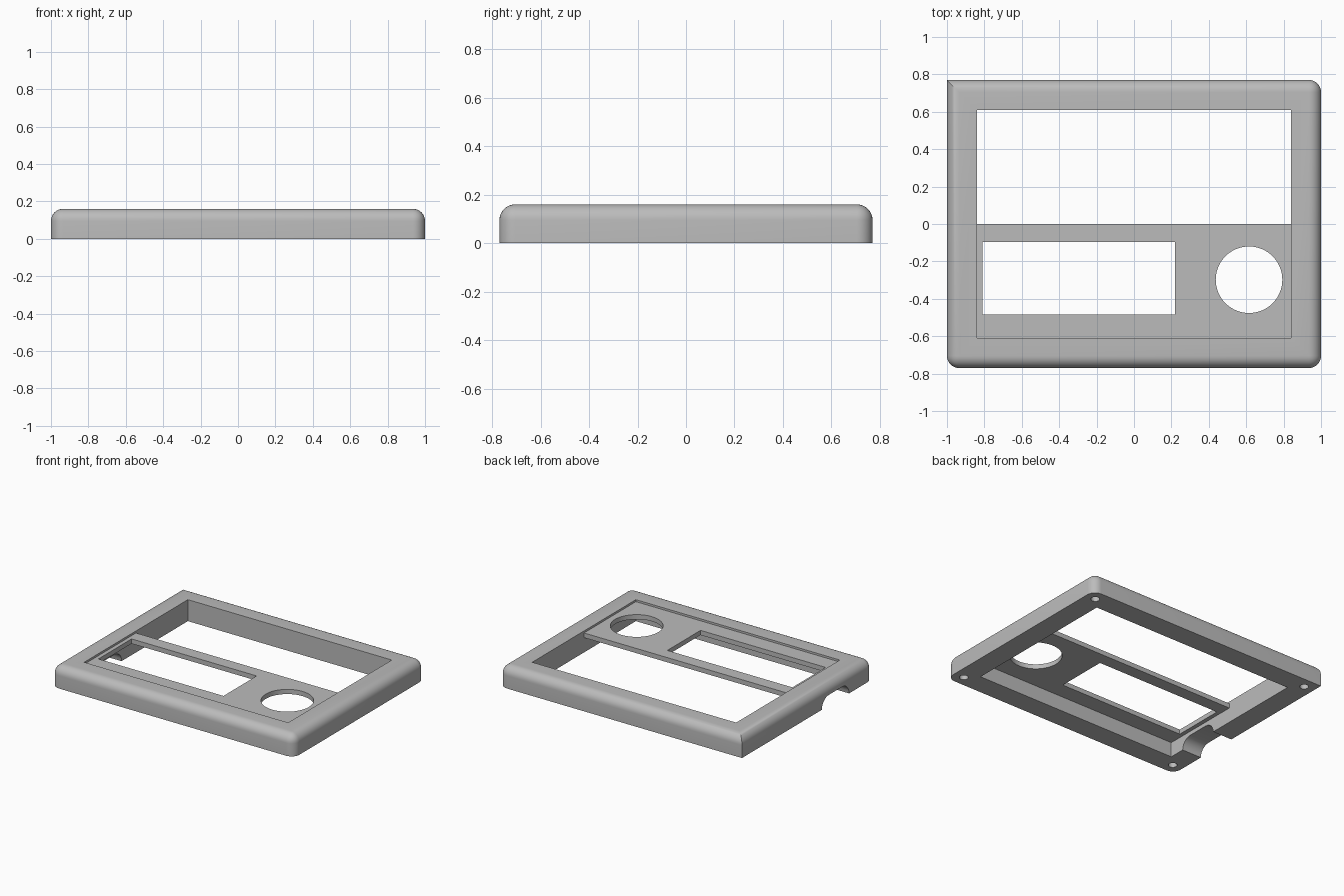
import bpy, bmesh, math
from mathutils import Matrix

cube = bpy.data.objects.get("Cube")
if cube:
    bpy.data.objects.remove(cube, do_unlink=True)

HX, HY, TOP = 1.0, 0.77, 0.16       # half width, half depth, height
OX, OY = 0.84, 0.61                 # half size of the frame opening
PANEL_Z = (0.11, 0.145)             # underside and face of the panel

grey = bpy.data.materials.new("plain grey plastic")
grey.use_nodes = True
colour = (0.5, 0.5, 0.5, 1)
grey.diffuse_color = colour
grey.node_tree.nodes["Principled BSDF"].inputs["Base Color"].default_value = colour


def add_object(name, bm):
    mesh = bpy.data.meshes.new(name)
    bm.to_mesh(mesh)
    bm.free()
    obj = bpy.data.objects.new(name, mesh)
    bpy.context.collection.objects.link(obj)
    mesh.materials.append(grey)
    return obj


def box(x0, x1, y0, y1, z0, z1):
    bm = bmesh.new()
    place = (Matrix.Translation(((x0 + x1) / 2, (y0 + y1) / 2, (z0 + z1) / 2))
             @ Matrix.Diagonal((x1 - x0, y1 - y0, z1 - z0, 1)))
    bmesh.ops.create_cube(bm, size=1, matrix=place)
    return bm


def cylinder(x, y, z0, z1, r, sides):
    bm = bmesh.new()
    bmesh.ops.create_cone(bm, cap_ends=True, segments=sides, radius1=r, radius2=r,
                          depth=z1 - z0, matrix=Matrix.Translation((x, y, (z0 + z1) / 2)))
    return bm


def cut(obj, bm):
    cutter = add_object("cutter", bm)
    cutter.hide_render = True
    mod = obj.modifiers.new("cut", "BOOLEAN")
    mod.operation, mod.solver, mod.object = "DIFFERENCE", "EXACT", cutter
    bpy.context.view_layer.objects.active = obj
    bpy.ops.object.modifier_apply(modifier=mod.name)
    bpy.data.objects.remove(cutter, do_unlink=True)


def smooth(obj):
    bpy.ops.object.select_all(action="DESELECT")
    obj.select_set(True)
    bpy.context.view_layer.objects.active = obj
    bpy.ops.object.shade_smooth_by_angle(angle=math.radians(30))


# Frame: rounded top rim and corners, except the square back corner at -x
bm = box(-HX, HX, -HY, HY, 0, TOP)


def is_rounded(edge):
    a, b = (v.co for v in edge.verts)
    if a.z > 0.1 and b.z > 0.1:
        return True
    upright = abs(a.z - b.z) > 0.1
    return upright and not (a.x < 0 and a.y > 0)


bmesh.ops.bevel(bm, geom=[e for e in bm.edges if is_rounded(e)], offset=0.065,
                offset_type="OFFSET", segments=8, profile=0.5, affect="EDGES")
frame = add_object("frame", bm)
cut(frame, box(-OX, OX, -OY, OY, -0.1, 0.3))

# Blind screw holes in the underside
for x in (-0.92, 0.92):
    for y in (-0.69, 0.69):
        cut(frame, cylinder(x, y, -0.05, 0.1, 0.03, 24))

# Cable slot with rounded ends through the side wall
bm = bmesh.new()
slot_r, profile = 0.08, []
for centre, start in ((-0.25, -90), (-0.41, 90)):
    for i in range(13):
        t = math.radians(start + i * 15)
        profile.append(bm.verts.new((-1.1, centre + slot_r * math.cos(t), slot_r * math.sin(t))))
face = bm.faces.new(profile)
ext = bmesh.ops.extrude_face_region(bm, geom=[face])
bmesh.ops.translate(bm, vec=(0.3, 0, 0),
                    verts=[g for g in ext["geom"] if isinstance(g, bmesh.types.BMVert)])
bmesh.ops.recalc_face_normals(bm, faces=bm.faces)
cut(frame, bm)
smooth(frame)

# Recessed control panel with a display window and a round dial opening
panel = add_object("control_panel", box(-OX, OX, -OY, 0, *PANEL_Z))
cut(panel, box(-0.81, 0.22, -0.485, -0.095, 0, 0.3))
cut(panel, cylinder(0.615, -0.298, 0, 0.3, 0.178, 64))
smooth(panel)
